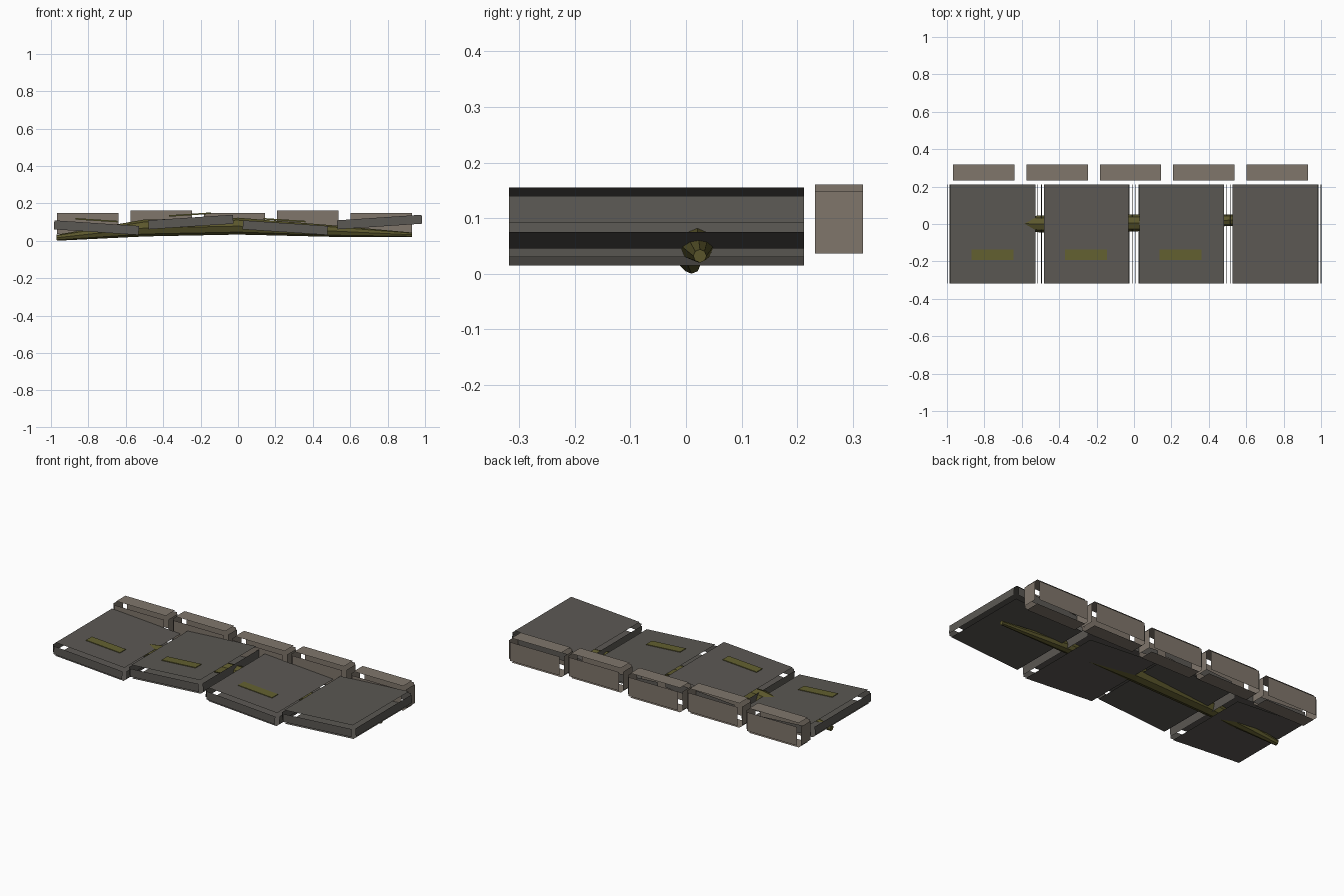
import bpy, bmesh
from mathutils import Matrix

cube = bpy.data.objects.get("Cube")
if cube:
    bpy.data.objects.remove(cube)


def material(name, rgb):
    m = bpy.data.materials.new(name)
    m.use_nodes = True
    m.diffuse_color = (*rgb, 1)
    m.node_tree.nodes["Principled BSDF"].inputs["Base Color"].default_value = (*rgb, 1)
    return m


slab_grey = material("slab grey", (0.105, 0.098, 0.087))
kerb_tan = material("kerb tan", (0.215, 0.182, 0.148))
moss_green = material("moss green", (0.125, 0.118, 0.03))
root_olive = material("root olive", (0.105, 0.095, 0.025))


def box(name, size, location, tilt, mat, gap=0.0, lift=0.0):
    """Box tilted about y; a gap leaves its six face plates open along the edges."""
    bm = bmesh.new()
    bmesh.ops.create_cube(bm, size=1)
    bmesh.ops.scale(bm, vec=size, verts=bm.verts)
    if gap:
        bmesh.ops.bevel(bm, geom=bm.edges[:], offset=gap, segments=1,
                        affect='EDGES', profile=0.5)
        bm.normal_update()
        chamfers = [f for f in bm.faces if max(abs(c) for c in f.normal) < 0.95]
        bmesh.ops.delete(bm, geom=chamfers, context='FACES')
    bmesh.ops.translate(bm, vec=(0, 0, lift), verts=bm.verts)
    mesh = bpy.data.meshes.new(name)
    bm.to_mesh(mesh)
    bm.free()
    mesh.materials.append(mat)
    ob = bpy.data.objects.new(name, mesh)
    ob.matrix_world = Matrix.Translation(location) @ Matrix.Rotation(tilt, 4, 'Y')
    bpy.context.collection.objects.link(ob)


# Uneven paving slabs, three of them with a moss patch
moss_x = (-0.76, -0.255, 0.245)
for i in range(4):
    x = -0.757 + 0.5047 * i
    tilt = 0.066 if i % 2 == 0 else -0.066
    z = 0.07 if i % 2 == 0 else 0.10
    box(f"paving_slab_{i + 1}", (0.486, 0.562, 0.08), (x, -0.053, z), tilt,
        slab_grey, gap=0.016)
    if i < 3:
        box(f"moss_patch_{i + 1}", (0.225, 0.055, 0.008), (moss_x[i], -0.165, z),
            tilt, moss_green, lift=0.04)

# Kerb blocks along the back
for i in range(5):
    z = 0.092 if i % 2 == 0 else 0.105
    box(f"kerb_block_{i + 1}", (0.362, 0.12, 0.146), (-0.803 + 0.392 * i, 0.275, z), 0,
        kerb_tan, gap=0.017)

# Tapered root pushing up the slabs: x, y, z, radius
path = [(-0.97, 0.01, 0.016, 0.016), (-0.5, 0.0, 0.068, 0.045),
        (0.0, 0.005, 0.078, 0.045), (0.5, 0.02, 0.052, 0.031),
        (0.93, 0.025, 0.032, 0.012)]
curve = bpy.data.curves.new("tree_root", 'CURVE')
curve.dimensions = '3D'
curve.bevel_depth = 1.0
curve.bevel_resolution = 2
curve.use_fill_caps = True
spline = curve.splines.new('POLY')
spline.points.add(len(path) - 1)
spline.use_smooth = False
for p, (x, y, z, r) in zip(spline.points, path):
    p.co = (x, y, z, 1)
    p.radius = r
curve.materials.append(root_olive)
bpy.context.collection.objects.link(bpy.data.objects.new("tree_root", curve))
